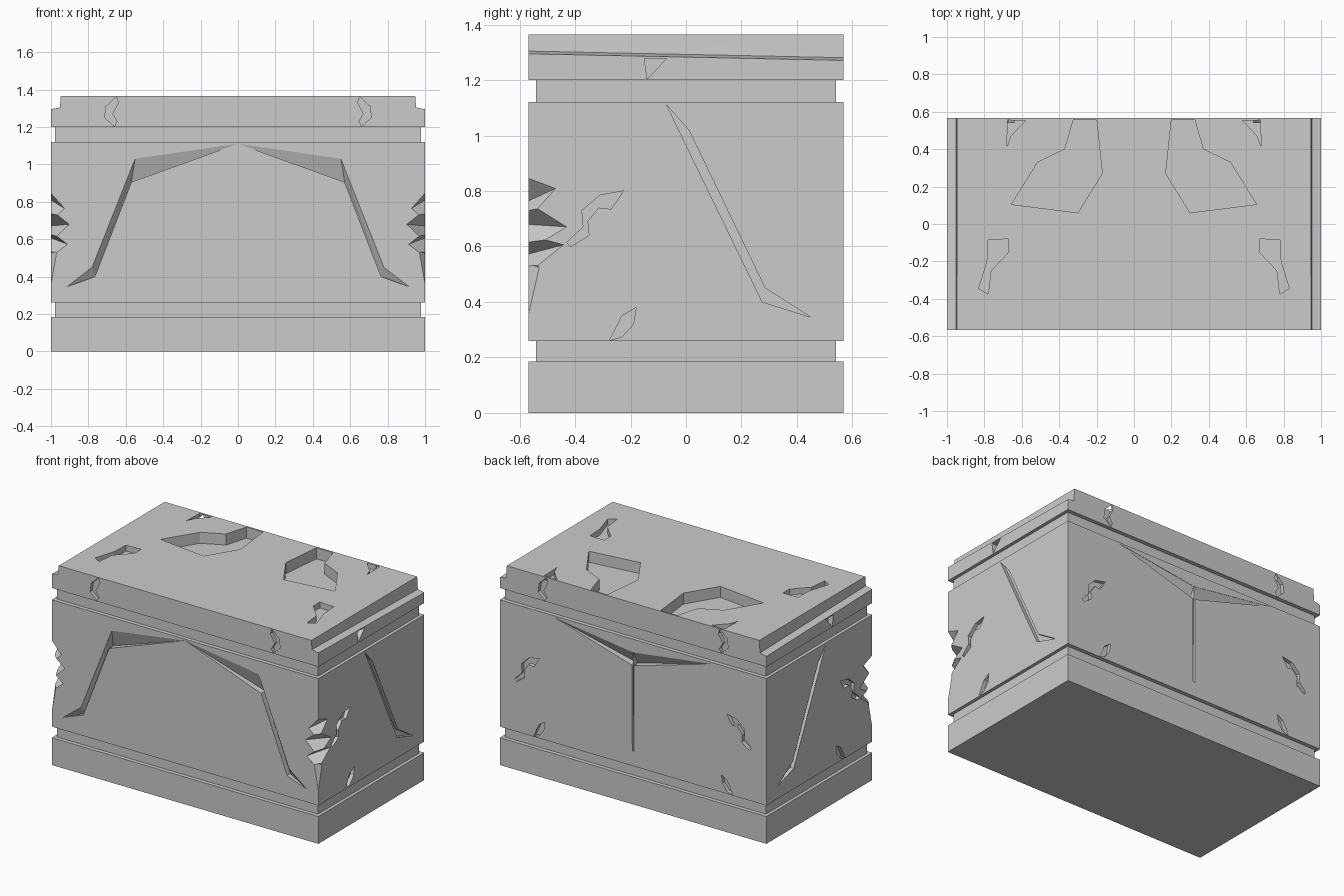
import bpy, bmesh
from mathutils import Vector

if "Cube" in bpy.data.objects:
    bpy.data.objects.remove(bpy.data.objects["Cube"])

HX, HY = 1.0, 0.567     # half width and half depth of the block
TOP = 1.365


def make_object(name, bm):
    bmesh.ops.recalc_face_normals(bm, faces=bm.faces)
    me = bpy.data.meshes.new(name)
    bm.to_mesh(me)
    bm.free()
    ob = bpy.data.objects.new(name, me)
    bpy.context.collection.objects.link(ob)
    return ob


def box(name, x, y, z0, z1):
    bm = bmesh.new()
    bmesh.ops.create_cube(bm, size=1)
    for v in bm.verts:
        v.co = Vector((v.co.x * 2 * x, v.co.y * 2 * y, z0 if v.co.z < 0 else z1))
    return make_object(name, bm)


# Maps a 2D outline point and a depth below the surface to 3D
FACES = {
    "front": lambda u, v, d: (u, -HY + d, v),
    "back": lambda u, v, d: (u, HY - d, v),
    "side": lambda u, v, d: (HX - d, u, v),
    "top": lambda u, v, d: (u, v, TOP - d),
}


def pocket(bm, face, pts, depth):
    """Add a mirrored pair of carving prisms; depth is one value or one per point."""
    depths = depth if isinstance(depth, list) else [depth] * len(pts)
    for s in (1, -1):
        def vert(p, d):
            x, y, z = FACES[face](p[0], p[1], d)
            return bm.verts.new((s * x, y, z))
        outer = [vert(p, -0.03) for p in pts]
        inner = [vert(p, d) for p, d in zip(pts, depths)]
        caps = [bm.faces.new(outer), bm.faces.new(inner[::-1])]
        n = len(pts)
        for i in range(n):
            j = (i + 1) % n
            bm.faces.new((outer[j], outer[i], inner[i], inner[j]))
        bmesh.ops.triangulate(bm, faces=caps)


def hull(bm, pts):
    """Add a mirrored pair of convex chunks."""
    for s in (1, -1):
        vs = [bm.verts.new((s * x, y, z)) for x, y, z in pts]
        bmesh.ops.convex_hull(bm, input=vs)


def carve(ob, bm):
    cutter = make_object("cutter", bm)
    cutter.hide_render = True
    mod = ob.modifiers.new("carve", "BOOLEAN")
    mod.operation, mod.solver, mod.object = "DIFFERENCE", "EXACT", cutter
    mod.use_self = True
    bpy.context.view_layer.objects.active = ob
    bpy.ops.object.modifier_apply(modifier=mod.name)
    bpy.data.objects.remove(cutter)


# Stacked slabs
box("base_slab", HX, HY, 0, 0.185)
box("lower_recess", 0.978, 0.54, 0.18, 0.265)
body = box("body_block", HX, HY, 0.26, 1.12)
box("upper_recess", 0.978, 0.54, 1.115, 1.205)
lid = box("lid_slab", HX, HY, 1.2, TOP)

# Shared crack and chip outlines
crack = [(-.43, .615), (-.415, .6), (-.35, .64), (-.355, .69), (-.315, .74),
         (-.27, .735), (-.225, .8), (-.31, .785), (-.375, .73), (-.37, .67)]
low_chip = [(-.275, .262), (-.23, .35), (-.18, .38), (-.19, .32), (-.23, .275)]

# Body carving
bm = bmesh.new()
# front arch groove, its floor sloping in toward the arch centre
pocket(bm, "front", [(.001, 1.11), (.55, 1.03), (.78, .45), (.915, .345), (.765, .40), (.57, .905)],
       [.001, .001, .001, .001, .035, .045])
# back wings and central slit
pocket(bm, "back", [(.001, 1.03), (.59, 1.11), (.001, .94)], [.002, .002, .05])
pocket(bm, "back", [(.0005, .95), (.008, .95), (.006, .36), (.0005, .36)], .03)
# side fissure
pocket(bm, "side", [(-.07, 1.11), (.01, 1.02), (.285, .45), (.45, .345), (.275, .40)], .025)
# small cracks on sides and back
for outline in (crack, low_chip):
    pocket(bm, "side", outline, .025)
    pocket(bm, "back", [(.5 - .9 * u, v) for u, v in outline], .025)
carve(body, bm)

# Broken front corners: z top, z bottom, inward x bite and its z, inward y bite and its z
for zt, zb, dx, zx, dy, zy in [(.86, .68, .08, .76, .11, .815), (.77, .57, .105, .68, .15, .67),
                               (.65, .49, .095, .57, .14, .61), (.60, .26, .04, .54, .05, .52)]:
    bm = bmesh.new()
    hull(bm, [(HX + .01, -HY - .01, zt), (HX + .01, -HY - .01, zb),
              (HX - dx, -HY - .01, zx), (HX + .01, -HY + dy, zy)])
    carve(body, bm)

# Lid: broken ledge along each end
bm = bmesh.new()
hull(bm, [(x, y, z) for y, zf in ((-.6, 1.305), (.6, 1.28))
          for x, z in ((.952, zf), (1.05, zf - .02), (.945, 1.4), (1.05, 1.4))])
carve(lid, bm)

# Lid pockets and edge chips
bm = bmesh.new()
pocket(bm, "top", [(.2, .555), (.17, .27), (.3, .06), (.655, .105), (.515, .33), (.37, .40), (.325, .555)], .075)
pocket(bm, "top", [(.58, .553), (.675, .555), (.68, .41), (.66, .47)], .035)
pocket(bm, "top", [(.67, -.08), (.78, -.085), (.785, -.2), (.83, -.345), (.78, -.375), (.765, -.25), (.67, -.15)], .04)
edge_chip = [(.65, 1.362), (.705, 1.31), (.713, 1.25), (.66, 1.203), (.655, 1.24), (.675, 1.30)]
edge_chip = [(.65, 1.362), (.705, 1.31), (.713, 1.25), (.66, 1.203), (.648, 1.23), (.672, 1.27), (.64, 1.33)]
pocket(bm, "front", edge_chip, .025)
pocket(bm, "back", edge_chip, .025)
pocket(bm, "side", [(-.15, 1.278), (-.07, 1.278), (-.14, 1.203)], .035)
carve(lid, bm)
